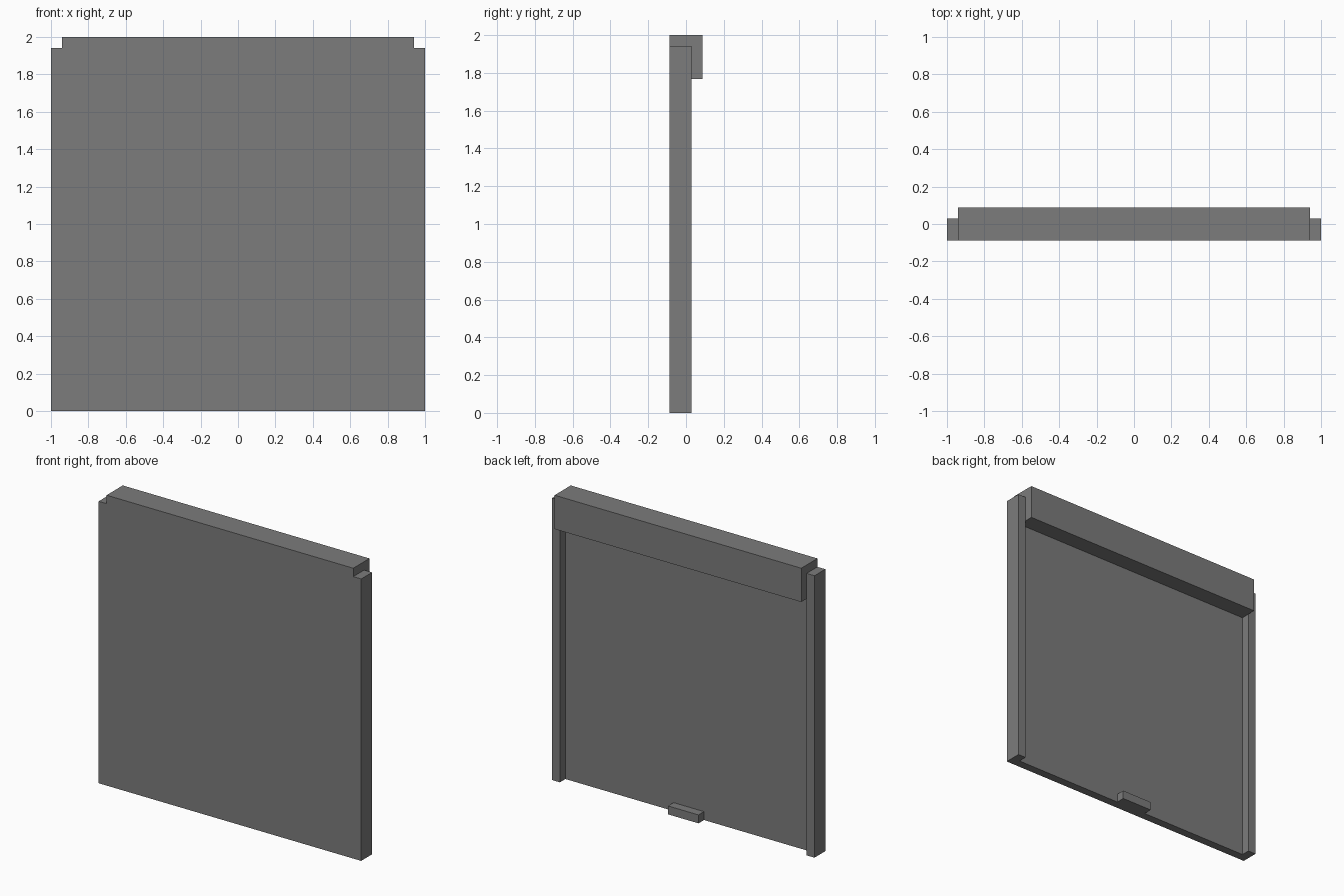
import bpy
import bmesh

if "Cube" in bpy.data.objects:
    bpy.data.objects.remove(bpy.data.objects["Cube"])

grey = bpy.data.materials.new("mid grey")
grey.diffuse_color = (0.2, 0.2, 0.2, 1.0)
grey.use_nodes = True
grey.node_tree.nodes["Principled BSDF"].inputs["Base Color"].default_value = grey.diffuse_color


def box(name, x, y, z):
    """Axis-aligned box from (min, max) ranges."""
    bm = bmesh.new()
    bmesh.ops.create_cube(bm, size=1.0)
    for v in bm.verts:
        v.co = [r[0] if c < 0 else r[1] for c, r in zip(v.co, (x, y, z))]
    mesh = bpy.data.meshes.new(name)
    bm.to_mesh(mesh)
    bm.free()
    mesh.materials.append(grey)
    obj = bpy.data.objects.new(name, mesh)
    bpy.context.collection.objects.link(obj)
    return obj


FRONT, PANEL_BACK, RAIL_BACK, BOX_BACK = -0.088, -0.03, 0.03, 0.088
INNER = 0.94      # inner edge of the side rails
BOX_BOTTOM = 1.767

# Flat door panel, flush with the rails at the front
box("door_panel", (-INNER, INNER), (FRONT, PANEL_BACK), (0, BOX_BOTTOM))

# Roller housing along the top
box("roller_housing", (-INNER, INNER), (FRONT, BOX_BACK), (BOX_BOTTOM, 2))

# Guide rails, mirrored left and right
rails = box("guide_rails", (INNER, 1), (FRONT, RAIL_BACK), (0, 1.942))
rails.modifiers.new("mirror", 'MIRROR').use_axis[0] = True

# Small handle at the bottom of the back
box("handle", (-0.116, 0.116), (PANEL_BACK, RAIL_BACK), (0, 0.058))
